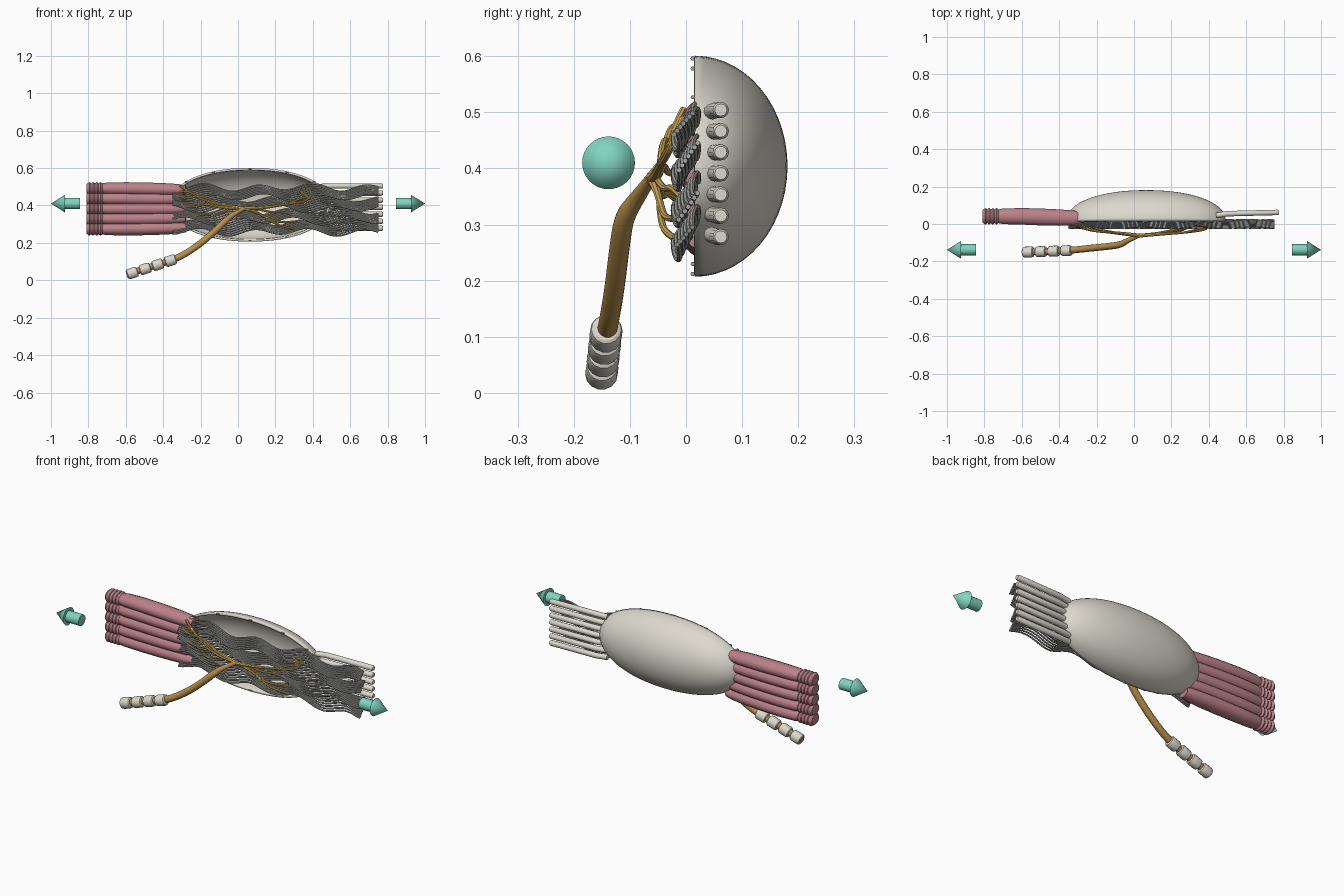
import bpy, bmesh, math
from mathutils import Vector

if "Cube" in bpy.data.objects:
    bpy.data.objects.remove(bpy.data.objects["Cube"])


def material(name, r, g, b):
    m = bpy.data.materials.new(name)
    m.diffuse_color = (r, g, b, 1)
    m.use_nodes = True
    m.node_tree.nodes["Principled BSDF"].inputs["Base Color"].default_value = m.diffuse_color
    return m


IVORY = material("ivory", 0.72, 0.69, 0.62)
PINK = material("pink", 0.50, 0.22, 0.25)
FIBRE = material("fibre_grey", 0.36, 0.36, 0.34)
BROWN = material("brown", 0.48, 0.27, 0.07)
YELLOW = material("yellow", 0.66, 0.42, 0.10)
TEAL = material("teal", 0.22, 0.66, 0.52)


def finish(ob, mat, angle=40):
    ob.data.materials.clear()
    ob.data.materials.append(mat)
    bpy.ops.object.select_all(action='DESELECT')
    ob.select_set(True)
    bpy.context.view_layer.objects.active = ob
    bpy.ops.object.shade_smooth_by_angle(angle=math.radians(angle))


def tubes(name, paths, radius, mat, res=3, smooth=False):
    """Round tubes along paths; a path point is (x, y, z) or (x, y, z, radius factor)."""
    cu = bpy.data.curves.new(name, 'CURVE')
    cu.dimensions = '3D'
    cu.bevel_depth, cu.bevel_resolution, cu.use_fill_caps = radius, res, True
    for path in paths:
        sp = cu.splines.new('NURBS' if smooth else 'POLY')
        sp.points.add(len(path) - 1)
        for p, q in zip(sp.points, path):
            p.co = (q[0], q[1], q[2], 1)
            p.radius = q[3] if len(q) > 3 else 1
        if smooth:
            sp.order_u = 3
            sp.use_endpoint_u = True
            sp.resolution_u = 6
    ob = bpy.data.objects.new(name, cu)
    bpy.context.collection.objects.link(ob)
    bpy.ops.object.select_all(action='DESELECT')
    ob.select_set(True)
    bpy.context.view_layer.objects.active = ob
    bpy.ops.object.convert(target='MESH')
    ob = bpy.context.object
    finish(ob, mat)
    return ob


# Capsule: half of a blunt-ended ellipsoid, open to the front
ZC, Y0, CX, A = 0.404, 0.015, 0.065, 0.425


def rim(t):
    """x position and radius fraction along the capsule, t in 0..pi."""
    c, s = math.cos(t), math.sin(t)
    return CX - A * math.copysign(abs(c) ** 0.95, c), s ** 0.9 if s > 1e-6 else 0.0


bm = bmesh.new()
N, M = 48, 28
rows = []
for i in range(1, N):
    x, f = rim(math.pi * i / N)
    rows.append([bm.verts.new((x, Y0 + 0.166 * f * math.sin(math.pi * j / M),
                               ZC + 0.197 * f * math.cos(math.pi * j / M))) for j in range(M + 1)])
for a, b in zip(rows, rows[1:]):
    for j in range(M):
        bm.faces.new((a[j], a[j + 1], b[j + 1], b[j]))
for row, x in ((rows[0], CX - A), (rows[-1], CX + A)):
    tip = bm.verts.new((x, Y0, ZC))
    for j in range(M):
        bm.faces.new((tip, row[j], row[j + 1]))
bmesh.ops.recalc_face_normals(bm, faces=bm.faces)
me = bpy.data.meshes.new("capsule_shell")
bm.to_mesh(me)
bm.free()
shell = bpy.data.objects.new("capsule_shell", me)
bpy.context.collection.objects.link(shell)
if sum(p.normal.y * p.area for p in me.polygons) < 0:
    me.flip_normals()
sol = shell.modifiers.new("wall", 'SOLIDIFY')
sol.thickness, sol.offset = 0.012, -1
finish(shell, IVORY)

# Small beads along the cut rim
beads = []
for i in (10, 17, 24, 31, 38):
    x, f = rim(math.pi * i / N)
    for s in (1, -1):
        z = ZC + s * 0.192 * f
        beads.append([(x - 0.008, 0.012, z), (x + 0.008, 0.012, z)])
tubes("rim_beads", beads, 0.004, FIBRE, 1)

# Muscle fibres with ringed outer ends
muscle = []
for k in range(5):
    z = 0.274 + 0.054 * k
    pts = [(-0.81, 0.041, z, 0.75)]
    for i in range(17):
        pts.append((-0.805 + i * 0.005, 0.041, z, 0.96 - 0.1 * math.cos(i * math.pi / 2)))
    for x, r in ((-0.70, 0.98), (-0.6, 1.04), (-0.5, 1.06), (-0.4, 1.03), (-0.32, 0.93), (-0.28, 0.75)):
        zz = z + (ZC - 0.022 - z) * 0.06 * max(0, (x + 0.6) / 0.3)
        pts.append((x, 0.041 - 0.008 * max(0, x + 0.6) / 0.3, zz, r))
    muscle.append(pts)
ob = tubes("muscle_fibres", muscle, 0.034, PINK, 5)
for v in ob.data.vertices:
    v.co.y = 0.041 + (v.co.y - 0.041) * 1.25

# Tendon rods leaving the far end
rods = [[(0.44, 0.046, ZC + (z - ZC) * 0.97), (0.5, 0.055, z), (0.768, 0.062, z), (0.775, 0.062, z, 0.75)]
        for z in (0.278 + 0.0377 * k for k in range(7))]
tubes("tendon_rods", rods, 0.0145, IVORY, 4)

# Wavy collagen strands in slanted bundles
strands = []
for b, zb in enumerate((0.285, 0.345, 0.41, 0.47)):
    for s in range(7):
        o = s - 3
        path = []
        for i in range(45):
            x = -0.35 + 1.1 * i / 44
            w = 2 * math.pi * x / 0.29 + b * 1.7
            spread = 0.0085 + 0.002 * math.cos(w * 0.5)
            path.append((x, 0.0 + o * 0.0055 + 0.006 * math.cos(w),
                         zb + o * spread + 0.017 * math.sin(w + o * 0.12)))
        strands.append(path)
tubes("collagen_strands", strands, 0.0048, FIBRE, 1)

# Nerve trunk
trunk = [(-0.595, -0.15, 0.03), (-0.46, -0.148, 0.075), (-0.33, -0.14, 0.113), (-0.22, -0.128, 0.18),
         (-0.12, -0.118, 0.265), (-0.07, -0.11, 0.315), (-0.03, -0.085, 0.35, 0.75), (0.03, -0.062, 0.383, 0.55)]
tubes("nerve_trunk", [trunk], 0.018, BROWN, 5, True)

# Sheath segments on the trunk
d = Vector((0.225, 0.008, 0.073)).normalized()
sheath = []
for k in range(4):
    c = Vector((-0.565, -0.15, 0.039)) + d * 0.0715 * k
    sheath.append([tuple(c + d * t) + (r,) for t, r in
                   ((-0.029, 0.75), (-0.026, 0.92), (-0.019, 1), (0.019, 1), (0.026, 0.92), (0.029, 0.75))])
tubes("sheath_segments", sheath, 0.029, IVORY, 5)

# Nerve branches spreading over the strands
HUB = (0.03, -0.062, 0.383, 1.7)
branches = [
    [HUB, (-0.06, -0.05, 0.40, 1.3), (-0.15, -0.042, 0.415), (-0.24, -0.03, 0.455), (-0.31, -0.005, 0.505)],
    [HUB, (-0.08, -0.05, 0.385, 1.3), (-0.17, -0.04, 0.41), (-0.25, -0.03, 0.385), (-0.31, -0.008, 0.40)],
    [(-0.10, -0.046, 0.405), (-0.19, -0.042, 0.46), (-0.27, -0.025, 0.435), (-0.33, -0.005, 0.45)],
    [(-0.20, -0.037, 0.435), (-0.27, -0.03, 0.49), (-0.31, -0.005, 0.47)],
    [(-0.03, -0.055, 0.39), (-0.11, -0.045, 0.345), (-0.19, -0.03, 0.36), (-0.24, -0.008, 0.335)],
    [HUB, (0.12, -0.055, 0.385, 1.4), (0.25, -0.048, 0.405), (0.36, -0.035, 0.42), (0.40, -0.02, 0.455), (0.38, -0.005, 0.49)],
    [(0.27, -0.046, 0.407), (0.34, -0.03, 0.445), (0.39, -0.01, 0.44), (0.33, -0.002, 0.475)],
    [HUB, (0.09, -0.055, 0.37, 1.2), (0.15, -0.045, 0.335), (0.23, -0.035, 0.305), (0.31, -0.01, 0.315)],
    [(0.14, -0.047, 0.34), (0.20, -0.045, 0.30), (0.27, -0.03, 0.28), (0.31, -0.01, 0.27)],
    [(0.10, -0.054, 0.385), (0.17, -0.04, 0.36), (0.24, -0.025, 0.37), (0.30, -0.005, 0.345)],
]
tubes("nerve_branches", branches, 0.0062, YELLOW, 2, True)

# Pull-direction arrows
for name, s in (("left_arrow", -1), ("right_arrow", 1)):
    prof = ((0.845, 0.0), (0.845, 0.03), (0.925, 0.03), (0.925, 0.047), (1.0, 0.0))
    bm = bmesh.new()
    vs = [bm.verts.new((s * x, -0.138, 0.41 + r)) for x, r in prof]
    es = [bm.edges.new(p) for p in zip(vs, vs[1:])]
    bmesh.ops.spin(bm, geom=vs + es, cent=(0, -0.138, 0.41), axis=(1, 0, 0),
                   angle=2 * math.pi, steps=32, use_duplicate=False)
    bmesh.ops.remove_doubles(bm, verts=bm.verts, dist=1e-5)
    bmesh.ops.recalc_face_normals(bm, faces=bm.faces)
    me = bpy.data.meshes.new(name)
    bm.to_mesh(me)
    bm.free()
    ob = bpy.data.objects.new(name, me)
    bpy.context.collection.objects.link(ob)
    finish(ob, TEAL)
